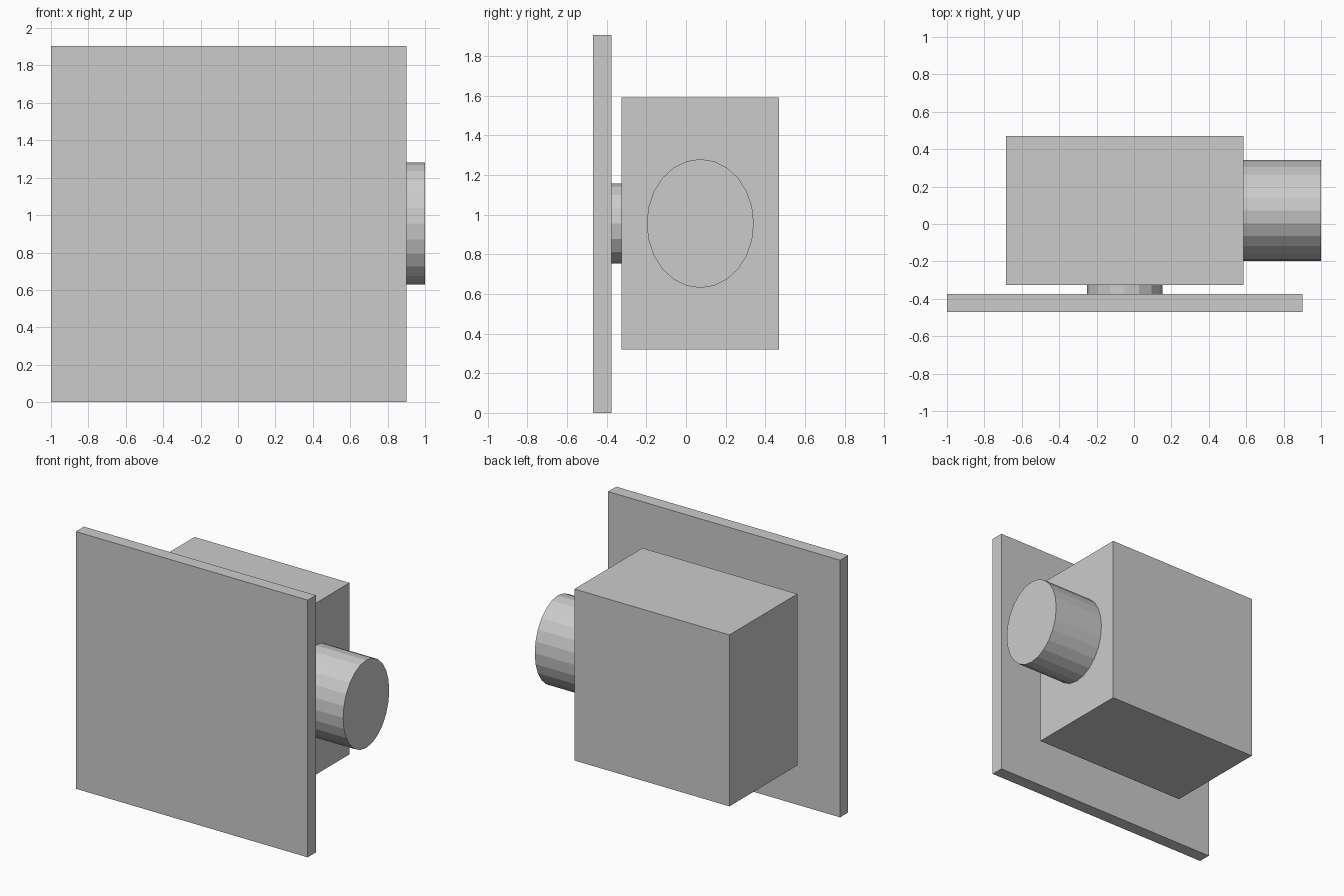
import bpy
from math import pi

if "Cube" in bpy.data.objects:
    bpy.data.objects.remove(bpy.data.objects["Cube"])


def box(name, lo, hi):
    bpy.ops.mesh.primitive_cube_add(size=1, location=[(a + b) / 2 for a, b in zip(lo, hi)])
    ob = bpy.context.object
    ob.name = name
    ob.scale = [b - a for a, b in zip(lo, hi)]
    bpy.ops.object.transform_apply(location=False, rotation=False, scale=True)


def cylinder(name, sides, center, rotation, dimensions):
    bpy.ops.mesh.primitive_cylinder_add(vertices=sides, radius=0.5, depth=1,
                                        location=center, rotation=rotation)
    ob = bpy.context.object
    ob.name = name
    bpy.ops.object.transform_apply(location=False, rotation=True, scale=False)
    ob.scale = dimensions
    bpy.ops.object.transform_apply(location=False, rotation=False, scale=True)


# Thin square front panel
box("front_plate", (-1, -0.47, 0), (0.9, -0.375, 1.905))

# Main housing behind the panel
box("housing", (-0.685, -0.325, 0.32), (0.585, 0.47, 1.59))

# Short round spacer joining panel and housing
cylinder("spacer", 16, (-0.05, -0.35, 0.955), (pi / 2, 0, 0), (0.405, 0.05, 0.405))

# Oval outlet on the right side
cylinder("side_outlet", 24, (0.7925, 0.072, 0.955), (0, pi / 2, 0), (0.415, 0.54, 0.65))
